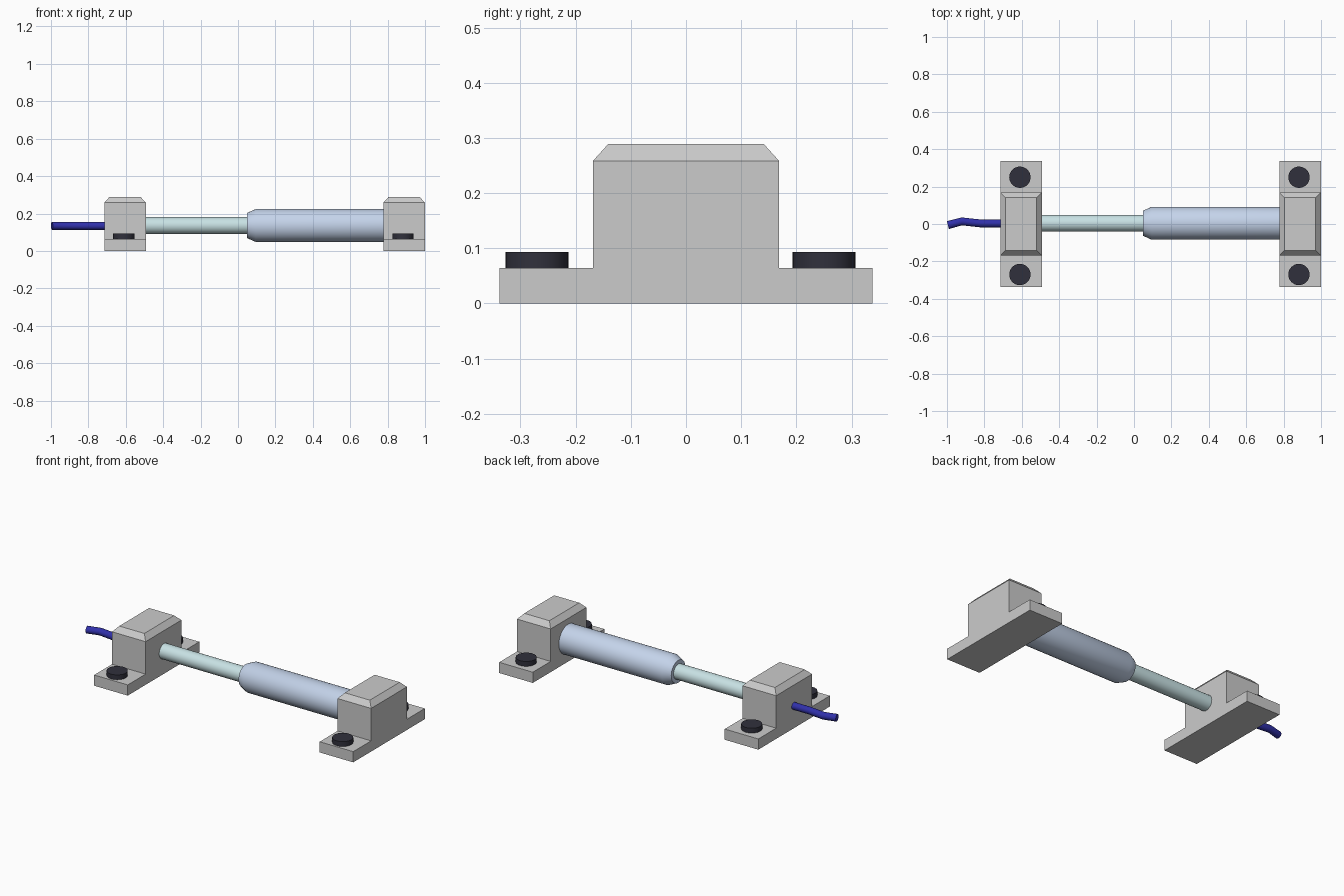
import bpy, bmesh
from math import cos, sin, pi, radians

if "Cube" in bpy.data.objects:
    bpy.data.objects.remove(bpy.data.objects["Cube"])

AXIS_Y, AXIS_Z = 0.004, 0.136


def material(name, rgb):
    m = bpy.data.materials.new(name)
    m.diffuse_color = (*rgb, 1)
    m.use_nodes = True
    m.node_tree.nodes["Principled BSDF"].inputs["Base Color"].default_value = m.diffuse_color
    return m


SLEEVE = material("pale_blue", (0.55, 0.65, 0.82))
ROD = material("pale_teal", (0.58, 0.76, 0.78))
CABLE = material("cable_blue", (0.03, 0.03, 0.4))
BOLT = material("dark_steel", (0.03, 0.03, 0.045))


def loft(name, rings, mat=None):
    """Bridge equal-length rings of points and cap both ends."""
    bm = bmesh.new()
    loops = [[bm.verts.new(p) for p in ring] for ring in rings]
    n = len(loops[0])
    for a, b in zip(loops, loops[1:]):
        for i in range(n):
            j = (i + 1) % n
            bm.faces.new((a[i], a[j], b[j], b[i]))
    bm.faces.new(loops[0][::-1])
    bm.faces.new(loops[-1])
    bmesh.ops.recalc_face_normals(bm, faces=bm.faces)
    me = bpy.data.meshes.new(name)
    bm.to_mesh(me)
    bm.free()
    ob = bpy.data.objects.new(name, me)
    bpy.context.collection.objects.link(ob)
    if mat:
        me.materials.append(mat)
    bpy.ops.object.select_all(action='DESELECT')
    ob.select_set(True)
    bpy.context.view_layer.objects.active = ob
    bpy.ops.object.shade_smooth_by_angle(angle=radians(35))
    return ob


def rect(cx, hx, hy, z):
    return [(cx + sx * hx, sy * hy, z) for sx, sy in ((-1, -1), (1, -1), (1, 1), (-1, 1))]


def circle_x(x, r, y=AXIS_Y, z=AXIS_Z, n=32):
    return [(x, y + r * cos(2 * pi * i / n), z + r * sin(2 * pi * i / n)) for i in range(n)]


def circle_z(x, y, z, r, n=32):
    return [(x + r * cos(2 * pi * i / n), y + r * sin(2 * pi * i / n), z) for i in range(n)]


# Two mounting blocks: foot plate, chamfered block and two bolts each
for side, cx in (("left", -0.604), ("right", 0.888)):
    loft(f"{side}_foot_plate", [rect(cx, 0.111, 0.338, 0), rect(cx, 0.111, 0.338, 0.064)])
    loft(f"{side}_block", [rect(cx, 0.111, 0.169, 0.064), rect(cx, 0.111, 0.169, 0.258),
                           rect(cx, 0.083, 0.141, 0.289)])
    for end, y in (("front", -0.27), ("back", 0.25)):
        loft(f"{side}_{end}_bolt", [circle_z(cx - 0.006, y, 0.001, 0.057),
                                    circle_z(cx - 0.006, y, 0.093, 0.057)], BOLT)

# Sliding rod and the sleeve it runs into
loft("rod", [circle_x(-0.495, 0.045), circle_x(0.06, 0.045)], ROD)
loft("sleeve", [circle_x(0.048, 0.067), circle_x(0.095, 0.088), circle_x(0.78, 0.088)], SLEEVE)

# Bent cable leaving the left block
path = [(-0.995, -0.006), (-0.92, 0.014), (-0.82, 0.003), (-0.71, 0.003)]
rings = [circle_x(x, 0.021, y, 0.134, 12) for x, y in path]
rings[0] = [(x + 0.25 * (-0.006 - y), y, z) for x, y, z in rings[0]]
loft("cable", rings, CABLE)
